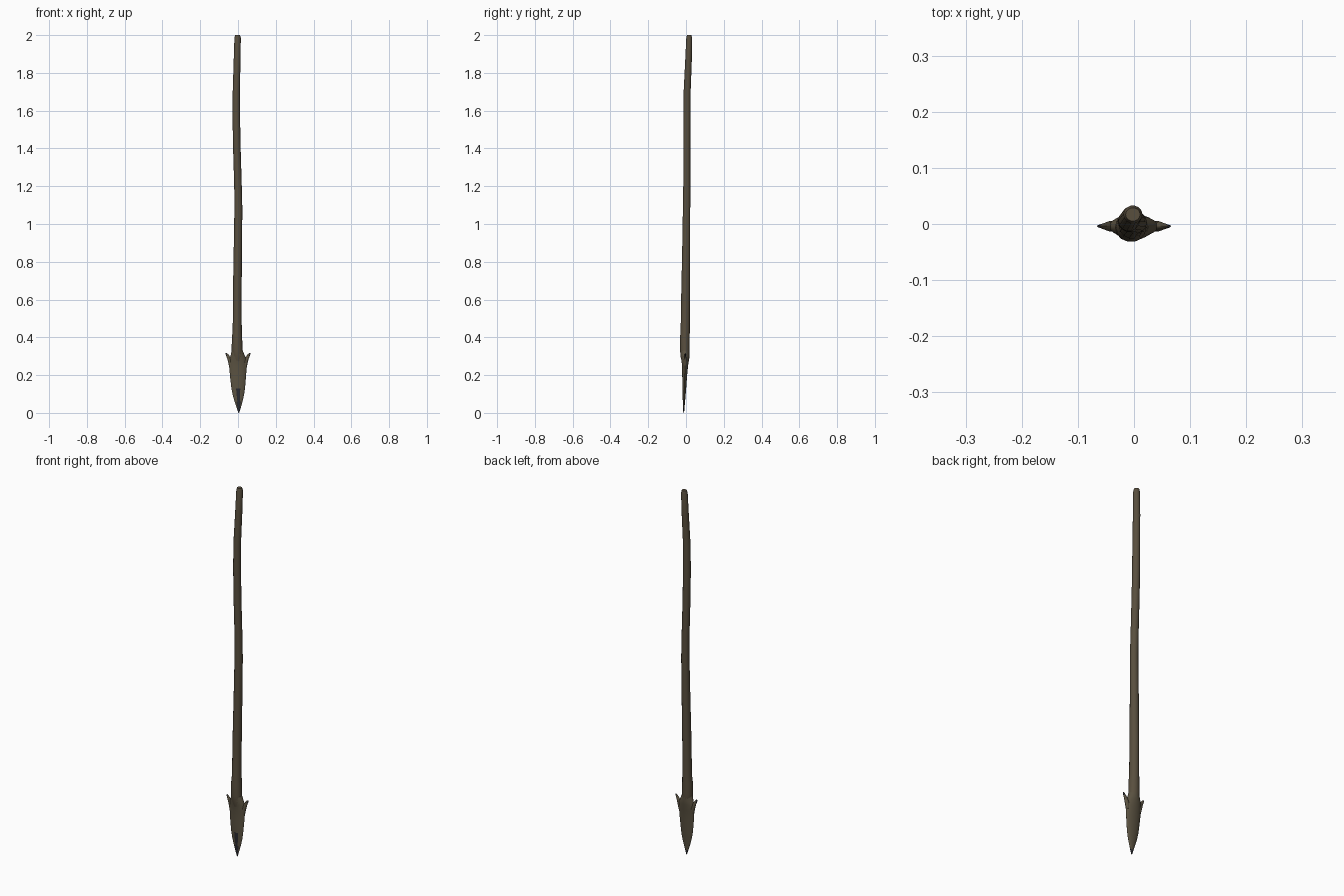
import bpy, bmesh, math

def material(name, rgb):
    m = bpy.data.materials.new(name)
    m.diffuse_color = (*rgb, 1)
    return m

WOOD = material("weathered wood brown", (0.098, 0.077, 0.048))
STONE = material("head olive brown", (0.105, 0.086, 0.054))
DARK = material("worn dark edge", (0.022, 0.022, 0.028))

def loft(name, rings, mats, sides=16, power=1.0, rule=None):
    """Stack horizontal rings (z, cx, cy, rx, ry); power > 1 gives a lens section."""
    bm = bmesh.new()
    loops = []
    for z, cx, cy, rx, ry in rings:
        loop = []
        for i in range(sides):
            a = 2 * math.pi * i / sides
            s = math.sin(a)
            y = math.copysign(abs(s) ** power, s)
            loop.append(bm.verts.new((cx + rx * math.cos(a), cy + ry * y, z)))
        loops.append(loop)
    for lo, hi in zip(loops, loops[1:]):
        for i in range(sides):
            j = (i + 1) % sides
            bm.faces.new((lo[i], lo[j], hi[j], hi[i]))
    bm.faces.new(loops[0][::-1])
    bm.faces.new(loops[-1])
    bmesh.ops.recalc_face_normals(bm, faces=bm.faces)
    for f in bm.faces:
        f.smooth = True
        if rule:
            f.material_index = int(rule(f.calc_center_median()))
    me = bpy.data.meshes.new(name)
    bm.to_mesh(me)
    bm.free()
    for m in mats:
        me.materials.append(m)
    ob = bpy.data.objects.new(name, me)
    bpy.context.collection.objects.link(ob)
    bpy.context.view_layer.objects.active = ob
    ob.select_set(True)
    bpy.ops.object.shade_smooth_by_angle(angle=math.radians(45))
    ob.select_set(False)
    return ob

# Crooked wooden shaft, thicker where it enters the head
loft("shaft", [
    (0.27, 0.000, -0.005, 0.024, 0.018),
    (0.30, -0.002, -0.006, 0.028, 0.024),
    (0.335, -0.005, -0.006, 0.029, 0.026),
    (0.40, -0.005, -0.006, 0.027, 0.026),
    (0.44, -0.004, -0.004, 0.024, 0.025),
    (0.62, -0.004, -0.002, 0.023, 0.024),
    (0.85, -0.001, 0.001, 0.022, 0.022),
    (1.08, 0.002, 0.003, 0.021, 0.020),
    (1.20, 0.000, 0.004, 0.020, 0.019),
    (1.40, -0.006, 0.004, 0.020, 0.019),
    (1.56, -0.009, 0.005, 0.020, 0.019),
    (1.70, -0.009, 0.006, 0.019, 0.019),
    (1.86, -0.005, 0.013, 0.018, 0.018),
    (1.985, -0.002, 0.017, 0.017, 0.016),
    (2.00, -0.002, 0.017, 0.013, 0.012),
], [WOOD], sides=14)

# Leaf-shaped head, with a dark worn streak on the front near the point
loft("spear_head", [
    (0.00, 0.004, -0.012, 0.002, 0.002),
    (0.025, 0.004, -0.012, 0.010, 0.004),
    (0.06, 0.003, -0.011, 0.021, 0.006),
    (0.095, 0.002, -0.010, 0.030, 0.008),
    (0.13, 0.001, -0.009, 0.036, 0.010),
    (0.20, 0.000, -0.007, 0.043, 0.013),
    (0.25, 0.000, -0.005, 0.046, 0.016),
    (0.285, -0.001, -0.004, 0.045, 0.021),
    (0.305, -0.002, -0.005, 0.037, 0.024),
    (0.33, -0.004, -0.006, 0.029, 0.025),
], [STONE, DARK], sides=20, power=1.25,
    rule=lambda c: c.z < 0.025 or (c.z < 0.13 and c.y < -0.012 and abs(c.x - 0.003) < 0.009))

# Two swept barbs with dark tips
for name, s in (("left_barb", -1), ("right_barb", 1)):
    loft(name, [
        (0.235, s * 0.033, -0.005, 0.012, 0.008),
        (0.265, s * 0.039, -0.004, 0.012, 0.010),
        (0.285, s * 0.045, -0.004, 0.011, 0.008),
        (0.300, s * 0.053, -0.004, 0.009, 0.005),
        (0.311, s * 0.059, -0.004, 0.007, 0.003),
        (0.317, s * 0.062, -0.004, 0.003, 0.0015),
    ], [STONE, DARK], sides=10, rule=lambda c: c.z > 0.300 and abs(c.x) > 0.058)
